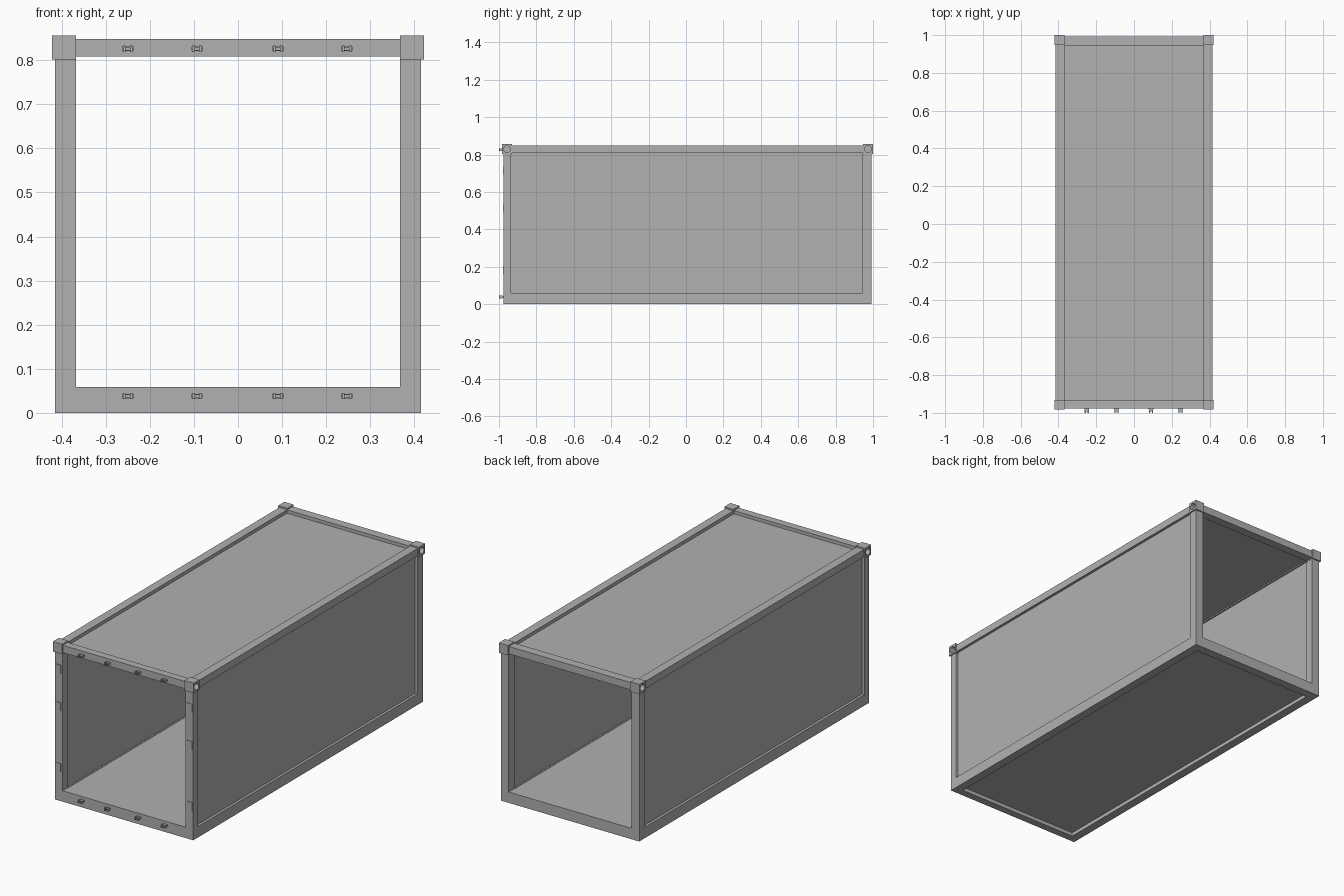
import bpy, bmesh, math
from mathutils import Matrix, Vector

if "Cube" in bpy.data.objects:
    bpy.data.objects.remove(bpy.data.objects["Cube"])

XI, XO = 0.368, 0.415              # post inner / outer faces
YF, YFI = -0.976, -0.935           # front frame outer / inner
YB, YBI = 0.993, 0.945             # back frame outer / inner
ZB, ZT0, ZT1 = 0.059, 0.808, 0.848 # sill top, top rail bottom and top
ZC = 0.802                         # underside of corner castings

steel = bpy.data.materials.new("dark_grey_steel")
steel.diffuse_color = (0.44, 0.44, 0.44, 1)
steel.use_nodes = True
steel.node_tree.nodes["Principled BSDF"].inputs["Base Color"].default_value = steel.diffuse_color


def add_box(bm, lo, hi):
    lo, hi = Vector(lo), Vector(hi)
    m = Matrix.Translation((lo + hi) / 2) @ Matrix.Diagonal((*(hi - lo), 1))
    bmesh.ops.create_cube(bm, size=1, matrix=m)


def boxes(name, *extents):
    bm = bmesh.new()
    for lo, hi in extents:
        add_box(bm, lo, hi)
    return finish(name, bm)


def finish(name, bm):
    me = bpy.data.meshes.new(name)
    bm.to_mesh(me)
    bm.free()
    me.materials.append(steel)
    ob = bpy.data.objects.new(name, me)
    bpy.context.collection.objects.link(ob)
    return ob


def mirror_x(ob):
    bm = bmesh.new()
    bm.from_mesh(ob.data)
    g = bmesh.ops.duplicate(bm, geom=bm.verts[:] + bm.edges[:] + bm.faces[:])["geom"]
    for v in g:
        if isinstance(v, bmesh.types.BMVert):
            v.co.x *= -1
    bmesh.ops.reverse_faces(bm, faces=[f for f in g if isinstance(f, bmesh.types.BMFace)])
    bm.to_mesh(ob.data)
    bm.free()


# Corner posts (ending under the castings) and lengthwise rails
mirror_x(boxes("front_posts", ((XI, YF, 0), (XO, YFI, ZC))))
mirror_x(boxes("back_posts", ((XI, YBI, 0), (XO, YB, ZC))))
mirror_x(boxes("side_rails",
               ((XI, YFI, 0), (XO, YBI, ZB)),
               ((XI, YFI, ZT0), (XO, 0.947, ZT1))))

# Cross beams at both ends
for name, y0, y1 in (("front", YF, YFI), ("back", YBI, YB)):
    boxes(name + "_beams",
          ((-XI, y0, 0), (XI, y1, ZB)),
          ((-XI, y0, ZT0), (XI, y1, ZT1)))

# Recessed wall, roof and floor panels
mirror_x(boxes("side_walls", ((0.376, YFI, ZB), (0.401, YBI, ZT0))))
boxes("roof_panel", ((-XI, YFI, 0.815), (XI, YBI, 0.83)))
boxes("floor_panel", ((-XI, YFI, 0.02), (XI, YBI, ZB - 0.002)))


# Top corner castings with a round socket on the outer side
def casting(name, y0, y1):
    ob = boxes(name, ((0.367, y0, ZC), (0.422, y1, 0.856)))
    bm = bmesh.new()
    m = Matrix.Translation((0.42, (y0 + y1) / 2, 0.829)) @ Matrix.Rotation(math.pi / 2, 4, 'Y')
    bmesh.ops.create_cone(bm, cap_ends=True, segments=16, radius1=0.018,
                          radius2=0.018, depth=0.06, matrix=m)
    cutter = finish(name + "_cutter", bm)
    mod = ob.modifiers.new("socket", 'BOOLEAN')
    mod.operation, mod.solver, mod.object = 'DIFFERENCE', 'EXACT', cutter
    dg = bpy.context.evaluated_depsgraph_get()
    ob.data = bpy.data.meshes.new_from_object(ob.evaluated_get(dg))
    ob.modifiers.clear()
    bpy.data.objects.remove(cutter)
    mirror_x(ob)


casting("front_corner_castings", -0.983, -0.931)
casting("back_corner_castings", 0.947, 1.0)

# Hinge pads on the front posts
for i, z in enumerate((0.182, 0.512, 0.715)):
    mirror_x(boxes(f"hinge_pads_{i + 1}",
                   ((0.378, -0.979, z - 0.022), (0.411, YF, z + 0.022))))

# Lock keepers: two cheeks joined by a cross bar, along the sill and header
for row, z in (("lower", 0.038), ("upper", 0.826)):
    for i, x in enumerate((-0.25, -0.093, 0.09, 0.247)):
        boxes(f"{row}_lock_keeper_{i + 1}",
              ((x - 0.013, -0.981, z - 0.005), (x + 0.013, YF, z + 0.005)),
              ((x - 0.006, -0.992, z - 0.004), (x + 0.006, -0.981, z + 0.004)),
              *(((x + s * 0.008 - 0.003, -1.0, z - 0.007),
                 (x + s * 0.008 + 0.003, -0.981, z + 0.007)) for s in (-1, 1)))
